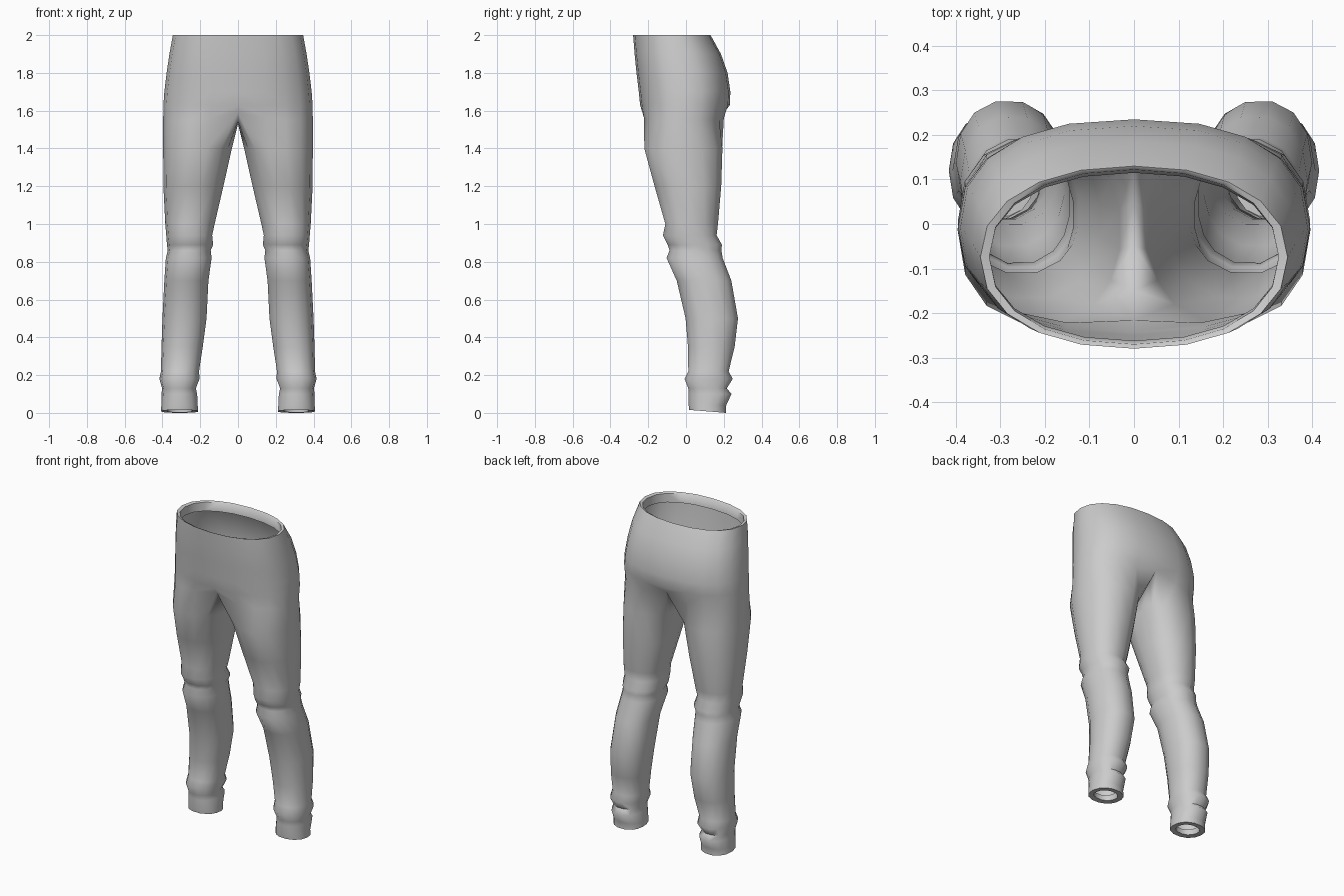
import bpy
import bmesh
from math import sin, cos, radians, copysign

default_cube = bpy.data.objects.get("Cube")
if default_cube:
    bpy.data.objects.remove(default_cube, do_unlink=True)

OUTER = 11      # points from front seam round the hip to the back seam
INNER = 4       # extra points along the inside of each leg

# Cloth material
cloth = bpy.data.materials.new("grey cloth")
cloth.use_nodes = True
grey = (0.6, 0.6, 0.6, 1.0)
cloth.diffuse_color = grey
shader = cloth.node_tree.nodes["Principled BSDF"]
shader.inputs["Base Color"].default_value = grey
shader.inputs["Roughness"].default_value = 0.8


def rounded(angle, power):
    """Unit superellipse point; -90 degrees is the front, 0 the outside."""
    c, s = cos(radians(angle)), sin(radians(angle))
    return (copysign(abs(c) ** (2 / power), c), copysign(abs(s) ** (2 / power), s))


def hip_ring(z, half_width, front, back, power=2.4):
    """Half loop from the front seam to the back seam."""
    points = []
    for i in range(OUTER):
        u, v = rounded(-90 + 180 * i / (OUTER - 1), power)
        x = 0.0 if i in (0, OUTER - 1) else half_width * u
        points.append((x, (front + back) / 2 + (back - front) / 2 * v, z))
    return points


def leg_ring(z, inside, outside, front, back, scale=1.0, tilt=0.0):
    """Full loop round one leg, starting at its front inner corner."""
    angles = [-130 + 260 * i / (OUTER - 1) for i in range(OUTER)]
    angles += [130 + 100 * (i + 1) / (INNER + 1) for i in range(INNER)]
    points = []
    for angle in angles:
        u, v = rounded(angle, 2.2)
        points.append(((inside + outside) / 2 + (outside - inside) / 2 * u * scale,
                       (front + back) / 2 + (back - front) / 2 * v * scale,
                       z - tilt * v))
    return points


# Waist: folded rim, then hips widening down to the seat
hips = [
    hip_ring(1.94, 0.325, -0.262, 0.115, 2.2),
    hip_ring(1.995, 0.325, -0.27, 0.122, 2.2),
    hip_ring(2.0, 0.345, -0.28, 0.13, 2.2),
    hip_ring(1.9, 0.363, -0.272, 0.185),
    hip_ring(1.8, 0.378, -0.262, 0.22),
    hip_ring(1.7, 0.39, -0.25, 0.235),
    hip_ring(1.63, 0.395, -0.243, 0.232),
]

# Crotch loop: the hip half loop closed by a dipping seam between the legs
crotch = []
for i, (x, y, z) in enumerate(hip_ring(1.55, 0.396, -0.236, 0.212)):
    seam = max(0.0, 1 - x / 0.2)
    crotch.append((x, y + (0.02 if y < 0 else -0.01) * seam, z + 0.04 * seam))
for i, (y, z) in enumerate([(0.14, 1.545), (0.05, 1.53), (-0.05, 1.53), (-0.15, 1.545)]):
    crotch.append((0.0, y, z))

# Leg: height, inside, outside, front, back
leg_sizes = [
    (1.4, 0.03, 0.396, -0.225, 0.197),
    (1.2, 0.075, 0.395, -0.17, 0.19),
    (1.0, 0.122, 0.385, -0.112, 0.172),
    (0.94, 0.135, 0.38, -0.125, 0.165),
    (0.89, 0.13, 0.376, -0.1, 0.193),
    (0.86, 0.143, 0.372, -0.09, 0.19),
    (0.82, 0.138, 0.382, -0.106, 0.197),
    (0.7, 0.155, 0.39, -0.052, 0.243),
    (0.5, 0.165, 0.4, -0.005, 0.278),
    (0.35, 0.185, 0.405, 0.008, 0.26),
    (0.22, 0.205, 0.408, 0.01, 0.228),
    (0.18, 0.202, 0.416, -0.01, 0.25),
    (0.13, 0.222, 0.402, 0.01, 0.218),
    (0.1, 0.215, 0.405, 0.01, 0.243),
    (0.04, 0.212, 0.406, 0.012, 0.215),
]
legs = [leg_ring(*size) for size in leg_sizes]

# Hem: slightly tilted bottom edge turned inward round the ankle opening
hem = (0.21, 0.408, 0.015, 0.215)
legs += [leg_ring(0.008, *hem, tilt=0.008),
         leg_ring(0.01, *hem, scale=0.68, tilt=0.008),
         leg_ring(0.05, *hem, scale=0.68)]

# Skin the loops into one half
bm = bmesh.new()
loops = [[bm.verts.new(p) for p in ring] for ring in hips + [crotch] + legs]
for upper, lower in zip(loops, loops[1:]):
    closed = len(upper) == OUTER + INNER
    count = len(upper) if closed else OUTER - 1
    for i in range(count):
        j = (i + 1) % len(upper)
        bm.faces.new((upper[i], lower[i], lower[j], upper[j]))

mesh = bpy.data.meshes.new("trousers")
bm.to_mesh(mesh)
bm.free()
mesh.materials.append(cloth)
trousers = bpy.data.objects.new("trousers", mesh)
bpy.context.collection.objects.link(trousers)

# Mirror to the other leg and weld the centre seam
mirror = trousers.modifiers.new("Mirror", 'MIRROR')
mirror.use_axis = (True, False, False)
mirror.use_clip = True
mirror.merge_threshold = 0.0005

bpy.context.view_layer.objects.active = trousers
trousers.select_set(True)
bpy.ops.object.shade_smooth_by_angle(angle=radians(60))
